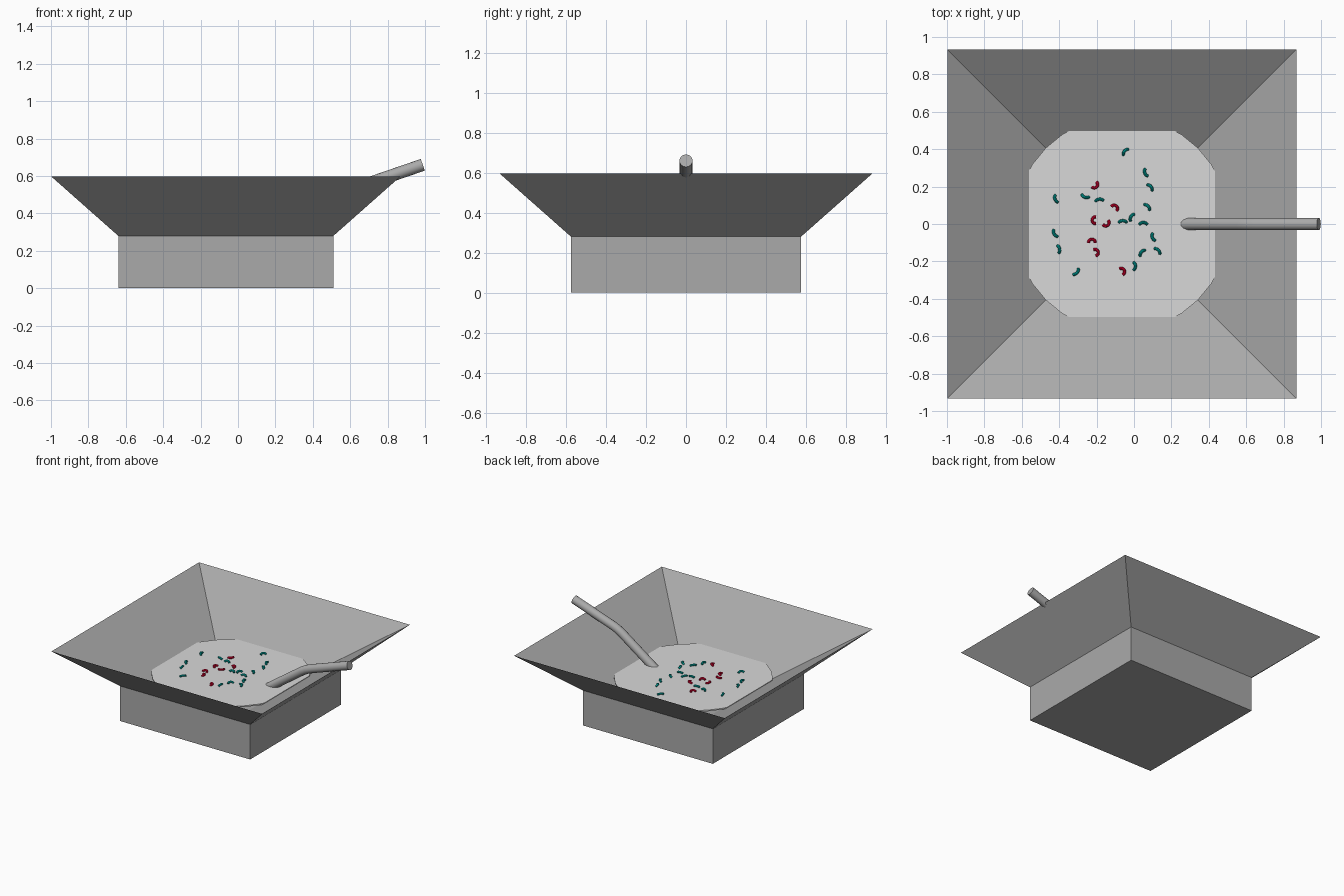
import bpy, bmesh
from math import cos, sin, radians, pi
from mathutils import Matrix, Vector

if "Cube" in bpy.data.objects:
    bpy.data.objects.remove(bpy.data.objects["Cube"], do_unlink=True)

CX = -0.065      # centre of the bowl
LIQUID_Z = 0.32  # liquid level


def material(name, r, g, b):
    m = bpy.data.materials.new(name)
    m.use_nodes = True
    m.diffuse_color = (r, g, b, 1)
    m.node_tree.nodes["Principled BSDF"].inputs["Base Color"].default_value = (r, g, b, 1)
    return m


GREY = material("bowl grey", 0.4, 0.4, 0.4)
PALE = material("liquid pale grey", 0.69, 0.69, 0.69)
TEAL = material("teal", 0.0, 0.42, 0.38)
RED = material("red", 0.8, 0.0, 0.03)


def make(name, bm, mat, smooth=False):
    bmesh.ops.recalc_face_normals(bm, faces=bm.faces)
    mesh = bpy.data.meshes.new(name)
    bm.to_mesh(mesh)
    bm.free()
    mesh.materials.append(mat)
    ob = bpy.data.objects.new(name, mesh)
    bpy.context.collection.objects.link(ob)
    if smooth:
        bpy.ops.object.select_all(action="DESELECT")
        ob.select_set(True)
        bpy.context.view_layer.objects.active = ob
        bpy.ops.object.shade_smooth_by_angle(angle=radians(40))
    return ob


def tube(name, points, radius, sides, mat):
    """Sweep a capped ring along a planar path."""
    bm = bmesh.new()
    pts = [Vector(p) for p in points]
    normal = (pts[1] - pts[0]).cross(pts[-1] - pts[0]).normalized()
    rings = []
    for i, p in enumerate(pts):
        along = (pts[min(i + 1, len(pts) - 1)] - pts[max(i - 1, 0)]).normalized()
        side = along.cross(normal)
        rings.append([bm.verts.new(p + radius * (cos(a) * side + sin(a) * normal))
                      for a in (2 * pi * k / sides for k in range(sides))])
    for a, b in zip(rings, rings[1:]):
        for k in range(sides):
            j = (k + 1) % sides
            bm.faces.new((a[k], a[j], b[j], b[k]))
    bm.faces.new(rings[0])
    bm.faces.new(rings[-1])
    return make(name, bm, mat, True)


# Square bowl: foot, flared outside, knife-edge rim, sloping inside and floor
bm = bmesh.new()
loops = []
for half, z in ((0.575, 0), (0.575, 0.28), (0.933, 0.597), (0.38, 0.24)):
    loops.append([bm.verts.new((CX + sx * half, sy * half, z))
                  for sx, sy in ((-1, -1), (1, -1), (1, 1), (-1, 1))])
for a, b in zip(loops, loops[1:]):
    for k in range(4):
        j = (k + 1) % 4
        bm.faces.new((a[k], a[j], b[j], b[k]))
bm.faces.new(loops[0])
bm.faces.new(loops[-1])
make("bowl", bm, GREY)

# Liquid: round disc trimmed where it meets the four walls
bm = bmesh.new()
bmesh.ops.create_cone(bm, cap_ends=True, segments=32, radius1=0.575, radius2=0.575,
                      depth=0.01, matrix=Matrix.Translation((CX, 0, LIQUID_Z - 0.005)))
for d in ((1, 0, 0), (-1, 0, 0), (0, 1, 0), (0, -1, 0)):
    n = Vector(d)
    cut = bmesh.ops.bisect_plane(bm, geom=bm.verts[:] + bm.edges[:] + bm.faces[:],
                                 plane_co=Vector((CX, 0, 0)) + n * 0.497,
                                 plane_no=n, clear_outer=True)
    edges = [e for e in cut["geom_cut"] if isinstance(e, bmesh.types.BMEdge)]
    bmesh.ops.contextual_create(bm, geom=edges)
make("liquid", bm, PALE)

# Bent spoon handle
tube("spoon_handle", [(0.2, 0, 0.245), (0.57, 0, 0.505), (0.61, 0, 0.528),
                      (0.65, 0, 0.544), (0.988, 0, 0.66)], 0.033, 16, GREY)


# Floating curved pieces: (x, y, direction of the bulge)
def curl(name, x, y, facing, radius, span, tilt, mat):
    turn = (Matrix.Translation((x, y, LIQUID_Z + 0.006))
            @ Matrix.Rotation(radians(facing), 4, "Z")
            @ Matrix.Rotation(radians(-tilt), 4, "Y"))
    arc = [radians(span * (k / 8 - 0.5)) for k in range(9)]
    path = [turn @ Vector((radius * (cos(a) - 0.5), radius * sin(a), 0)) for a in arc]
    tube(name, path, 0.008, 8, mat)


red_spots = [(-.205, .205, -40), (-.1, .09, 50), (-.215, .02, 180), (-.145, 0, -50),
             (-.225, -.09, 90), (-.2, -.15, 20), (-.06, -.25, 30)]
teal_spots = [(-.045, .385, 140), (.065, .275, 200), (.085, .195, 40), (-.26, .15, -110),
              (-.185, .125, 95), (-.415, .135, 200), (.07, .09, 45), (-.01, .035, 150),
              (-.06, .01, 90), (.05, 0, 90), (-.42, -.05, 210), (.105, -.07, 200),
              (.125, -.145, 45), (.045, -.155, 140), (0, -.225, 0), (-.31, -.255, -40),
              (-.405, -.135, 10)]
for i, (x, y, f) in enumerate(red_spots):
    curl(f"red_curl_{i + 1}", x, y, f, 0.018, 190, 15, RED)
for i, (x, y, f) in enumerate(teal_spots):
    curl(f"teal_curl_{i + 1}", x, y, f, 0.022, 130, 45, TEAL)
